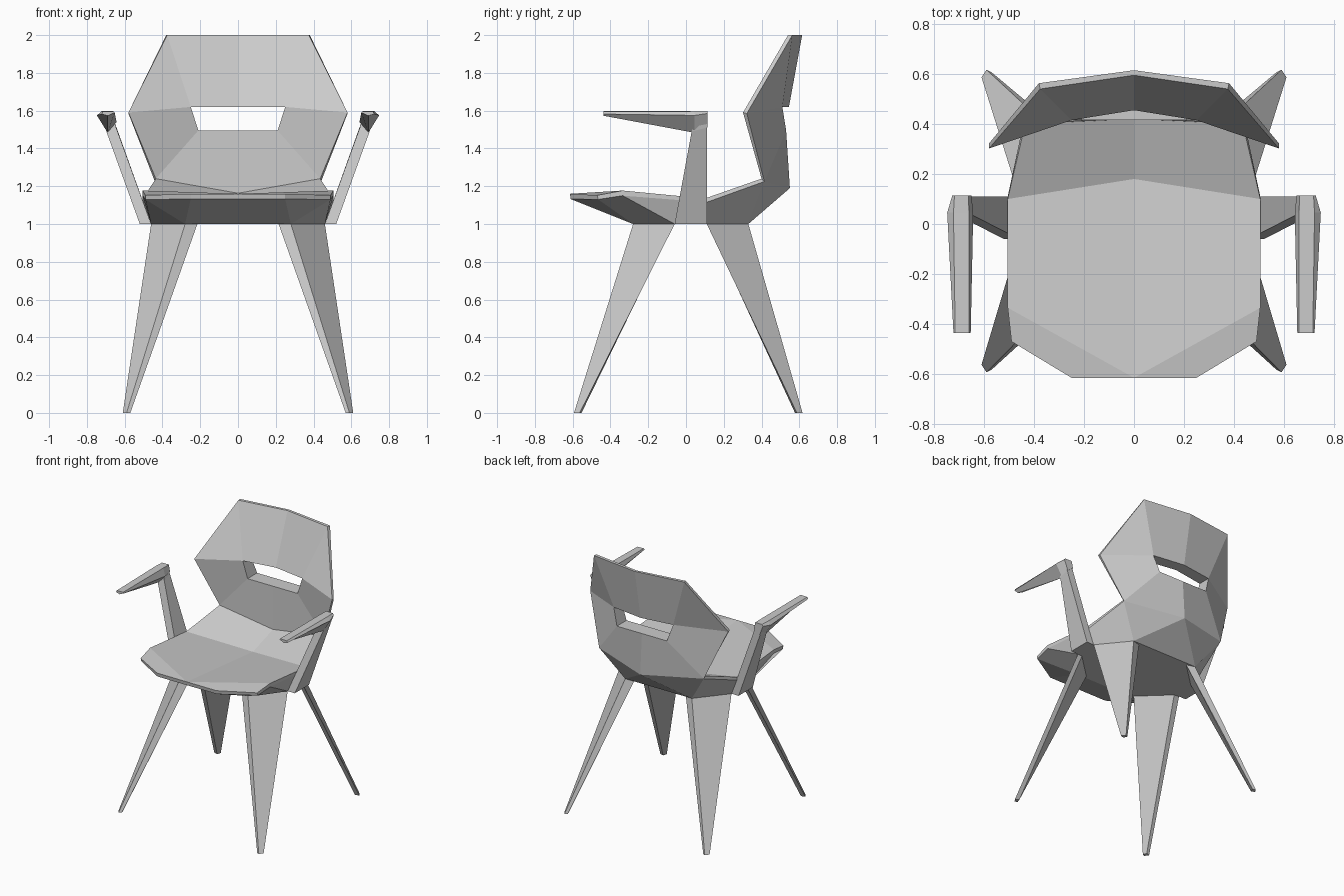
import bpy, bmesh


def build(name, verts, faces):
    """Half mesh, mirrored across x = 0, flat shaded."""
    bm = bmesh.new()
    vs = [bm.verts.new(v) for v in verts]
    for f in faces:
        bm.faces.new([vs[i] for i in f])
    bmesh.ops.recalc_face_normals(bm, faces=bm.faces)
    geo = bm.verts[:] + bm.edges[:] + bm.faces[:]
    bmesh.ops.mirror(bm, geom=geo, axis='X', merge_dist=0.0005)
    bmesh.ops.remove_doubles(bm, verts=bm.verts, dist=0.0005)
    bmesh.ops.recalc_face_normals(bm, faces=bm.faces)
    me = bpy.data.meshes.new(name)
    bm.to_mesh(me)
    bm.free()
    ob = bpy.data.objects.new(name, me)
    bpy.context.collection.objects.link(ob)
    return ob


def loft(name, rings):
    """Closed solid through equal-sized rings of points."""
    n = len(rings[0])
    verts = [p for r in rings for p in r]
    faces = [range(n), range(len(verts) - n, len(verts))]
    for k in range(len(rings) - 1):
        a = k * n
        faces += [(a + i, a + (i + 1) % n, a + n + (i + 1) % n, a + n + i)
                  for i in range(n)]
    return build(name, verts, faces)


# seat and back shell: sitting side (rim 0-8, centre line 9-10, hole 11-14)
front = [(0, -.615, 1.16), (.25, -.615, 1.16), (.49, -.47, 1.152),
         (.505, -.335, 1.177), (.505, .10, 1.135), (.435, .40, 1.24),
         (.58, .302, 1.59), (.375, .54, 2.0), (0, .595, 2.0),
         (0, .18, 1.085), (0, .42, 1.163), (0, .415, 1.495),
         (.21, .415, 1.495), (.25, .415, 1.62), (0, .455, 1.62)]
# outer side, in the same order
rear = [(0, -.61, 1.132), (.25, -.61, 1.132), (.49, -.465, 1.13),
        (.505, -.335, 1.15), (.505, .11, 1.115), (.44, .415, 1.225),
        (.58, .322, 1.585), (.38, .563, 2.0), (0, .615, 2.0),
        (0, .33, 1.0), (0, .55, 1.19), (0, .53, 1.495),
        (.21, .53, 1.495), (.25, .51, 1.62), (0, .545, 1.62)]
# flat underside
under = [(0, -.28, 1), (.28, -.28, 1), (.46, -.06, 1), (.46, .11, 1), (.28, .33, 1)]

back = [(10, 5, 12, 11), (5, 6, 13, 12), (6, 7, 13), (13, 7, 8, 14)]
faces = [(0, 1, 2, 3), (0, 3, 4, 9), (9, 4, 5, 10)] + back
faces += [tuple(i + 15 for i in f) for f in back]
faces += [(i, i + 1, i + 16, i + 15) for i in range(8)]        # rim
faces += [(i, i + 1, i + 16, i + 15) for i in (11, 12, 13)]    # hole walls
faces += [(15, 16, 31, 30), (16, 17, 31), (17, 18, 32, 31), (18, 19, 33, 32),
          (19, 20, 34, 33), (34, 20, 25), (34, 25, 24), (30, 31, 32, 33, 34, 24)]
build("seat_and_back", front + rear + under, faces)

# tapering plate legs
for name, s, c in (("front_legs", -1, .025), ("back_legs", 1, .025)):
    top = [(.46, .085), (.28, .305), (.215, .285), (.42, .09)]
    foot = [(.61, .575), (.59, .605), (.57, .595), (.58, .565)]
    loft(name, [[(x, c + s * y, 1.0) for x, y in top],
                [(x, .012 + s * y, 0.0) for x, y in foot]])

# arm posts leaning outwards
loft("arm_posts", [
    [(.46, -.06, 1), (.52, -.06, 1), (.52, .11, 1), (.46, .11, 1)],
    [(.645, .035, 1.51), (.697, .03, 1.49), (.70, .11, 1.51), (.65, .11, 1.53)],
    [(.665, .042, 1.58), (.715, .042, 1.57), (.715, .11, 1.57), (.665, .11, 1.58)]])

# armrests, thinning towards the front
sections = [
    (-.436, [(.722, 1.582), (.715, 1.595), (.66, 1.597), (.653, 1.59), (.69, 1.573)]),
    (.045, [(.747, 1.575), (.722, 1.597), (.66, 1.597), (.643, 1.54), (.69, 1.483)]),
    (.113, [(.727, 1.585), (.718, 1.597), (.662, 1.597), (.65, 1.545), (.697, 1.51)])]
loft("armrests", [[(x, y, z) for x, z in pts] for y, pts in sections])
